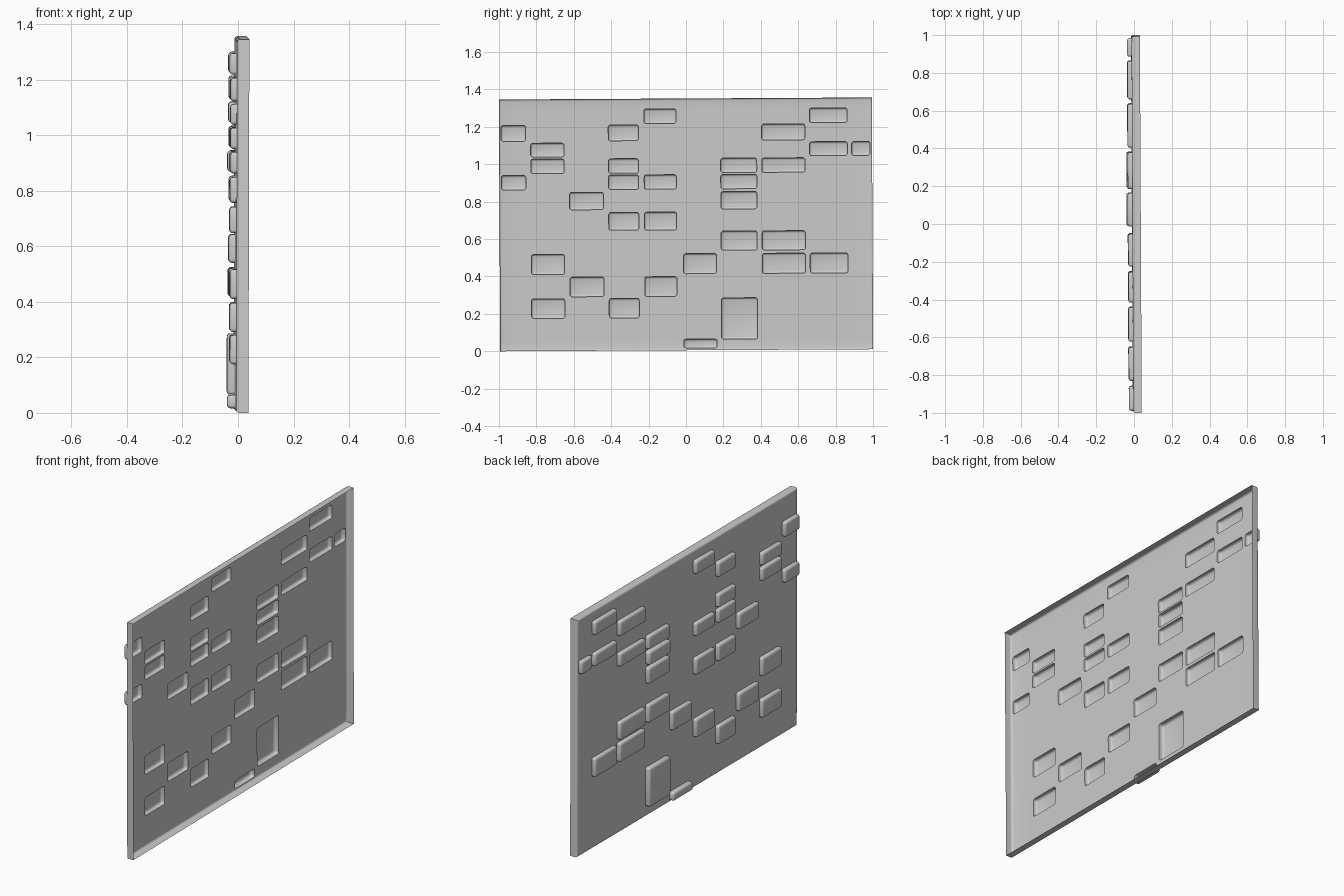
import bpy, bmesh, math
from mathutils import Matrix

if "Cube" in bpy.data.objects:
    bpy.data.objects.remove(bpy.data.objects["Cube"])

HY, HZ = 0.997, 0.673      # half length and half height of the panel
R = 0.011                  # rounding of the back rim
DEPTH = 0.044              # tray wall depth
EY, EZ = HY - R, HZ - R
ZC = 0.679                 # height of panel centre

# column spans (y) and row spans (z) that the raised pads sit on
cols = [(-EY, -.855), (-.828, -.65), (-.622, -.44), (-.413, -.252), (-.222, -.05),
        (-.015, .163), (.187, .38), (.407, .638), (.663, .865), (.888, EY)]
rows = [(1.22, 1.297), (1.128, 1.213), (1.043, 1.117), (.955, 1.032), (.868, .945),
        (.76, .853), (.65, .745), (.54, .642), (.415, .522), (.295, .4),
        (.18, .285), (.065, .285), (ZC - EZ, .065)]
# columns carrying a pad in each row
layout = [[4, 8], [0, 3, 7], [1, 8, 9], [1, 3, 6, 7], [0, 3, 4, 6], [2, 6],
          [3, 4], [6, 7], [1, 5, 7, 8], [2, 4], [1, 3], [6], [5]]

pads = []
for r, members in enumerate(layout):
    z0, z1 = (v - ZC for v in rows[r])
    for c in members:
        pads.append((*cols[c], z0, z1, 0.028 if r > 10 or (r, c) == (4, 6) else 0.023))

# flat back sheet, split along every pad border
ys = sorted({round(v, 5) for c in cols for v in c})
zs = sorted({round(v - ZC, 5) for r in rows for v in r} | {round(EZ, 5)})
bm = bmesh.new()
grid = [[bm.verts.new((0, y, z)) for z in zs] for y in ys]
for i in range(len(ys) - 1):
    for j in range(len(zs) - 1):
        bm.faces.new((grid[i][j], grid[i][j + 1], grid[i + 1][j + 1], grid[i + 1][j]))

# rounded rim and straight tray wall, open on the +x side
edges = [e for e in bm.edges if e.is_boundary]
profile = [(R * math.sin(a), R * (1 - math.cos(a))) for a in
           (math.pi / 8 * k for k in range(1, 5))] + [(R, DEPTH)]
for out, x in profile:
    new = bmesh.ops.extrude_edge_only(bm, edges=edges)["geom"]
    edges = [g for g in new if isinstance(g, bmesh.types.BMEdge) and g.is_boundary]
    for v in {v for e in edges for v in e.verts}:
        v.co.x = x
        for axis, lim in ((1, EY), (2, EZ)):
            if abs(v.co[axis]) > lim - 1e-4:
                v.co[axis] = math.copysign(lim + out, v.co[axis])

# push each pad out of the sheet, leaving a pocket on the open side
for y0, y1, z0, z1, d in pads:
    region = []
    for f in bm.faces:
        c = f.calc_center_median()
        if abs(c.x) < 1e-6 and y0 < c.y < y1 and z0 < c.z < z1:
            region.append(f)
    res = bmesh.ops.extrude_face_region(bm, geom=region)["geom"]
    for v in res:
        if isinstance(v, bmesh.types.BMVert):
            v.co.x = -d
    bmesh.ops.delete(bm, geom=[f for f in region if f.is_valid], context='FACES')

# soften pad edges and corners
bm.normal_update()
bmesh.ops.recalc_face_normals(bm, faces=bm.faces[:])
soft = [e for e in bm.edges if len(e.link_faces) == 2 and e.calc_face_angle(0) > 0.7
        and min(v.co.x for v in e.verts) < -0.01]
bmesh.ops.bevel(bm, geom=soft, offset=0.012, segments=3, profile=0.5,
                affect='EDGES', clamp_overlap=True)
bmesh.ops.recalc_face_normals(bm, faces=bm.faces[:])
back = min(bm.faces, key=lambda f: f.calc_center_median().x)
if back.normal.x > 0:
    bmesh.ops.reverse_faces(bm, faces=bm.faces[:])

# slight lean of the whole panel, then centre it and stand it on the ground
bm.transform(Matrix.Rotation(0.0055, 4, 'X'))
for v in bm.verts:
    v.co.x += -0.005 * v.co.y + 0.0025 * v.co.z
lo = [min(v.co[i] for v in bm.verts) for i in range(3)]
hi = [max(v.co[i] for v in bm.verts) for i in range(3)]
bm.transform(Matrix.Translation((-(lo[0] + hi[0]) / 2, -(lo[1] + hi[1]) / 2, -lo[2])))

mesh = bpy.data.meshes.new("embossed_wall_panel")
bm.to_mesh(mesh)
bm.free()
panel = bpy.data.objects.new("embossed_wall_panel", mesh)
bpy.context.collection.objects.link(panel)
bpy.context.view_layer.objects.active = panel
panel.select_set(True)
bpy.ops.object.shade_smooth_by_angle(angle=math.radians(35))
